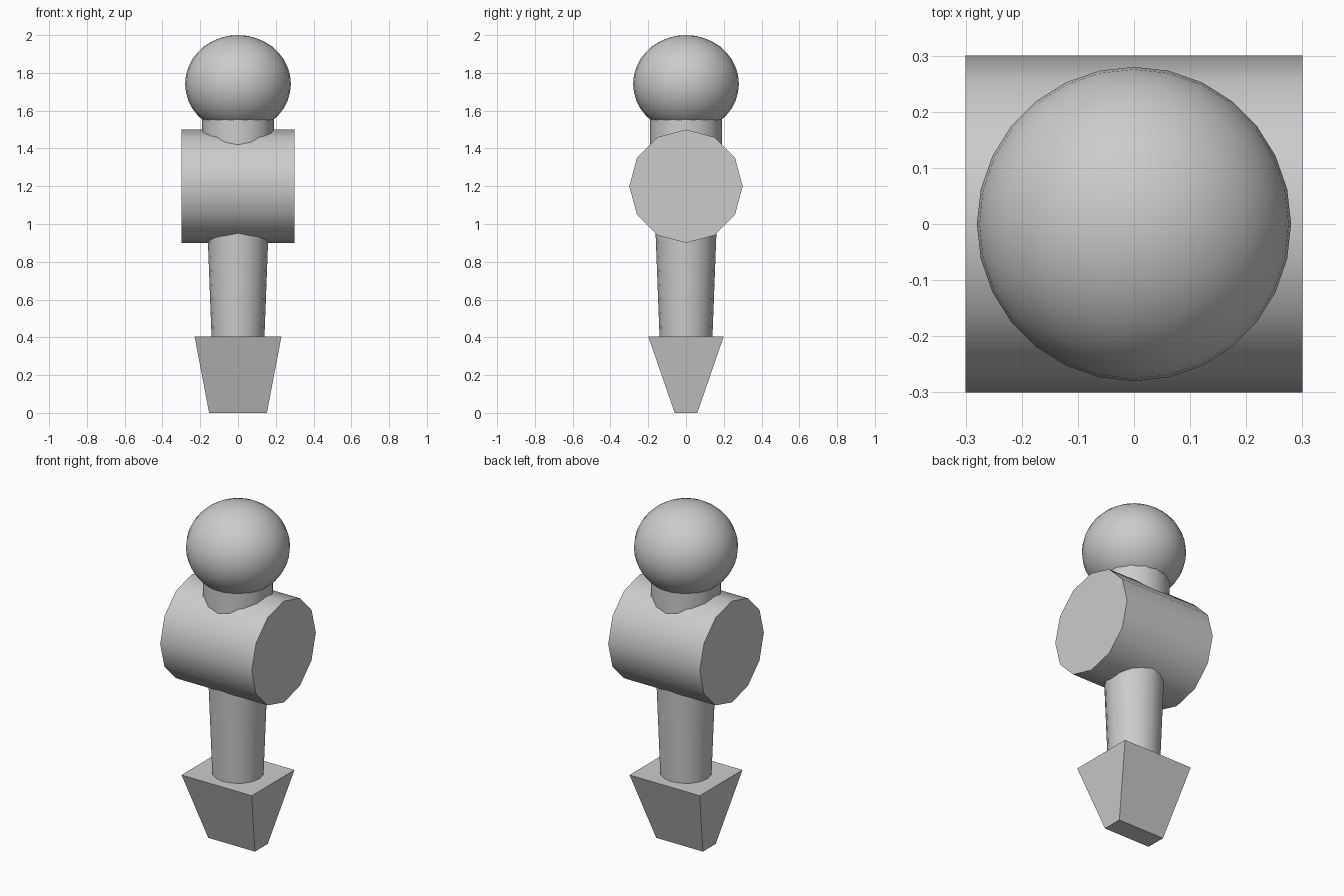
import bpy, bmesh
from math import radians, pi

if "Cube" in bpy.data.objects:
    bpy.data.objects.remove(bpy.data.objects["Cube"])


def smooth(obj, angle=40):
    bpy.ops.object.select_all(action='DESELECT')
    obj.select_set(True)
    bpy.context.view_layer.objects.active = obj
    bpy.ops.object.shade_smooth_by_angle(angle=radians(angle))


def round_part(name, sides, r_low, r_high, depth, z, rot=(0, 0, 0)):
    """Capped round part, tapering from r_low to r_high."""
    bpy.ops.mesh.primitive_cone_add(vertices=sides, radius1=r_low, radius2=r_high,
                                    depth=depth, location=(0, 0, z), rotation=rot)
    obj = bpy.context.object
    obj.name = name
    bpy.ops.object.transform_apply(location=True, rotation=True, scale=True)
    smooth(obj)
    return obj


# Wedge-shaped foot: a box narrowed towards the ground
bpy.ops.mesh.primitive_cube_add(size=2, location=(0, 0, 0.2025))
foot = bpy.context.object
foot.name = "foot"
for v in foot.data.vertices:
    half_x, half_y = (0.23, 0.2) if v.co.z > 0 else (0.153, 0.06)
    v.co.x *= half_x
    v.co.y *= half_y
    v.co.z *= 0.2025
bpy.ops.object.transform_apply(location=True)

# Tapered shaft between foot and barrel
round_part("shaft", 16, 0.14, 0.163, 0.6, 0.7)

# Twelve-sided barrel lying along x
round_part("barrel", 12, 0.3, 0.3, 0.6, 1.2, (0, pi / 2, 0))

# Short neck under the ball
round_part("neck", 16, 0.19, 0.19, 0.2, 1.5)

# Slightly flattened ball on top
bpy.ops.mesh.primitive_uv_sphere_add(segments=28, ring_count=18, radius=1,
                                     location=(0, 0, 1.742))
ball = bpy.context.object
ball.name = "ball"
ball.scale = (0.28, 0.28, 0.258)
bpy.ops.object.transform_apply(location=True, scale=True)
smooth(ball)
